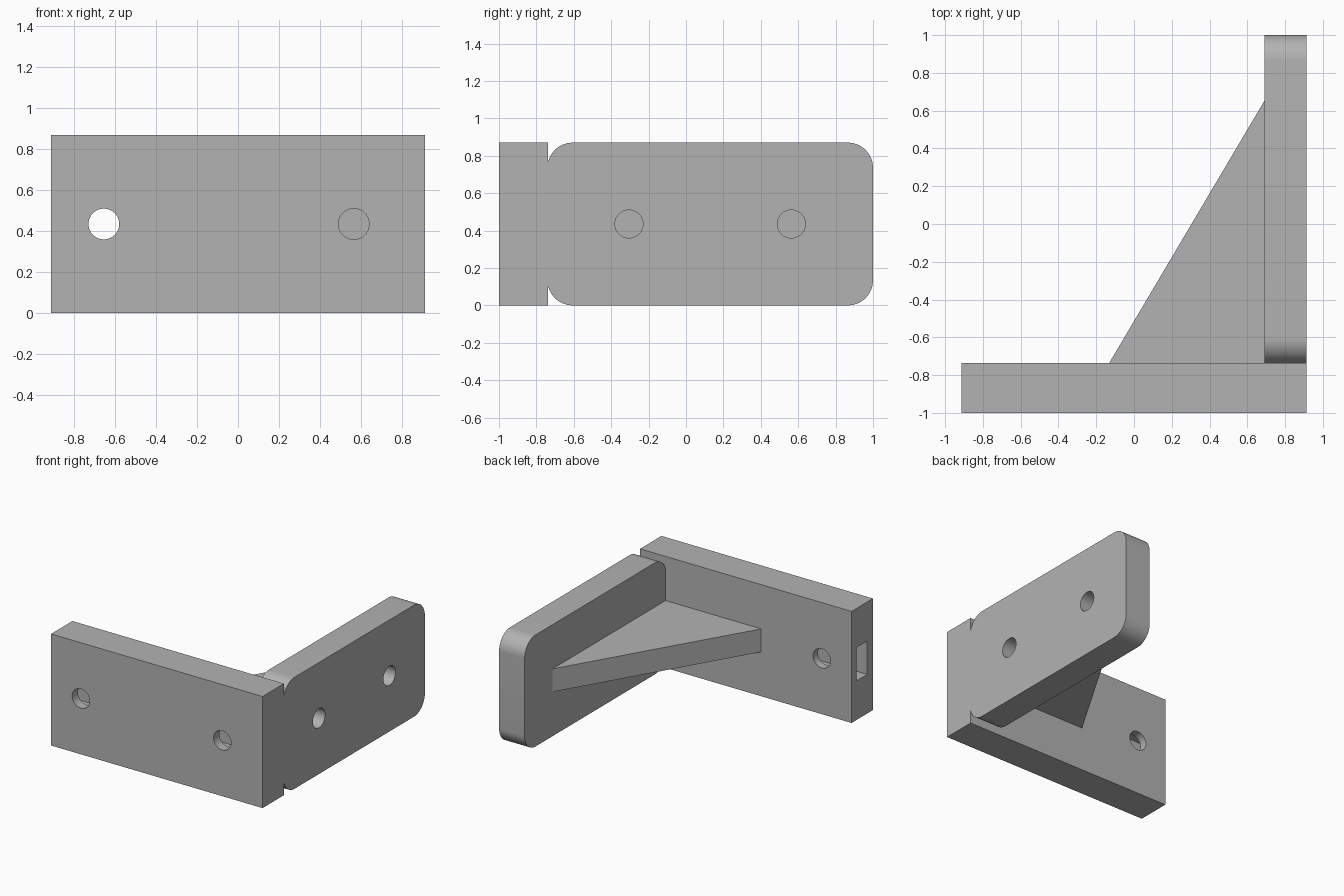
import bpy, bmesh, math
from mathutils import Vector

cube = bpy.data.objects.get("Cube")
if cube:
    bpy.data.objects.remove(cube, do_unlink=True)

HEIGHT = 0.87
MID = HEIGHT / 2
HOLE_R = 0.075

grey = bpy.data.materials.new("plain grey")
grey.use_nodes = True
colour = (0.45, 0.45, 0.45, 1)
grey.diffuse_color = colour
grey.node_tree.nodes["Principled BSDF"].inputs["Base Color"].default_value = colour


def prism(name, outline, push):
    """Extrude a flat 3D outline along a vector."""
    bm = bmesh.new()
    face = bm.faces.new([bm.verts.new(p) for p in outline])
    new = bmesh.ops.extrude_face_region(bm, geom=[face])["geom"]
    bmesh.ops.translate(bm, vec=Vector(push),
                        verts=[v for v in new if isinstance(v, bmesh.types.BMVert)])
    bmesh.ops.recalc_face_normals(bm, faces=bm.faces)
    mesh = bpy.data.meshes.new(name)
    bm.to_mesh(mesh)
    bm.free()
    mesh.materials.append(grey)
    obj = bpy.data.objects.new(name, mesh)
    bpy.context.collection.objects.link(obj)
    return obj


def box(name, x0, x1, y0, y1, z0, z1):
    return prism(name, [(x0, y0, z0), (x1, y0, z0), (x1, y1, z0), (x0, y1, z0)],
                 (0, 0, z1 - z0))


def arc(cu, cv, r, start, sweep, steps):
    return [(cu + r * math.cos(start + sweep * i / steps),
             cv + r * math.sin(start + sweep * i / steps)) for i in range(steps + 1)]


def select_only(obj):
    bpy.ops.object.select_all(action='DESELECT')
    obj.select_set(True)
    bpy.context.view_layer.objects.active = obj


def cut(obj, cutter):
    cutter.hide_render = True
    mod = obj.modifiers.new("cut", 'BOOLEAN')
    mod.operation = 'DIFFERENCE'
    mod.solver = 'EXACT'
    mod.object = cutter
    select_only(obj)
    bpy.ops.object.modifier_apply(modifier=mod.name)
    bpy.data.objects.remove(cutter, do_unlink=True)


def smooth(obj):
    select_only(obj)
    bpy.ops.object.shade_smooth_by_angle(angle=math.radians(30))


# Front plate with two bolt holes and a slot running in from its end
front = box("front_plate", -0.912, 0.912, -1, -0.737, 0, HEIGHT)
cut(front, box("slot_cutter", -1, 0.69, -0.93, -0.797, MID - 0.13, MID + 0.13))
for x in (-0.655, 0.565):
    ring = arc(x, MID, HOLE_R, 0, math.tau, 48)[:-1]
    cut(front, prism("hole_cutter", [(u, -1.1, v) for u, v in ring], (0, 0.5, 0)))
smooth(front)

# Side plate with rounded corners and two bolt holes
R, Y0, Y1 = 0.135, -0.741, 1.0
corners = ((Y1 - R, HEIGHT - R), (Y0 + R, HEIGHT - R), (Y0 + R, R), (Y1 - R, R))
outline = []
for i, (y, z) in enumerate(corners):
    outline += arc(y, z, R, i * math.pi / 2, math.pi / 2, 14)
side = prism("side_plate", [(0.692, y, z) for y, z in outline], (0.22, 0, 0))
for y in (-0.305, 0.563):
    ring = arc(y, MID, HOLE_R, 0, math.tau, 48)[:-1]
    cut(side, prism("hole_cutter", [(0.5, u, v) for u, v in ring], (0.6, 0, 0)))
smooth(side)

# Triangular web bracing the two plates
prism("brace_web", [(-0.132, -0.737, MID - 0.09), (0.692, -0.737, MID - 0.09),
                    (0.692, 0.655, MID - 0.09)], (0, 0, 0.18))
